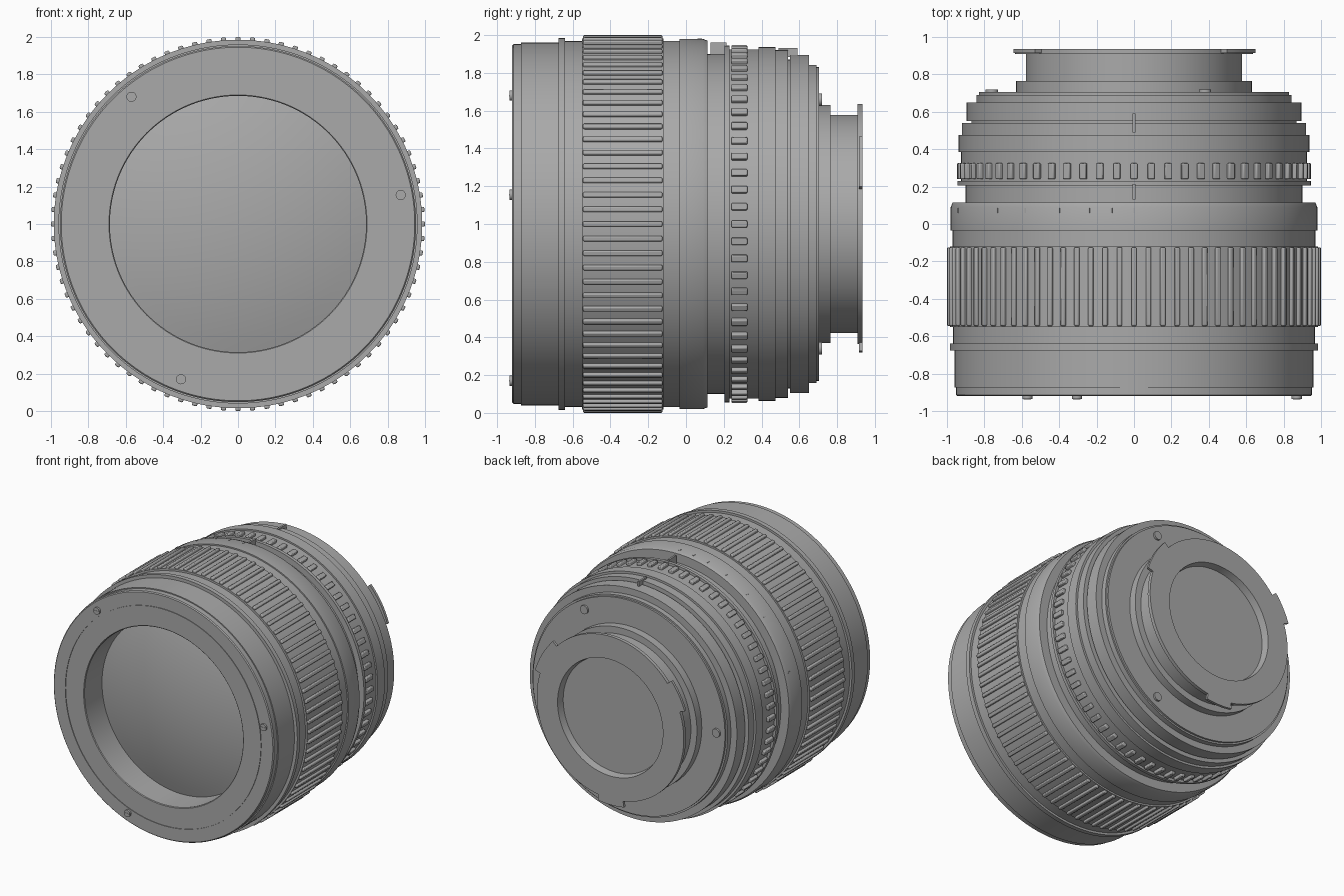
import bpy, bmesh, math
from mathutils import Matrix, Vector

if "Cube" in bpy.data.objects:
    bpy.data.objects.remove(bpy.data.objects["Cube"])

SEG = 160
grey = bpy.data.materials.new("neutral_grey")
grey.diffuse_color = (0.40, 0.40, 0.40, 1)
grey.use_nodes = True
grey.node_tree.nodes["Principled BSDF"].inputs["Base Color"].default_value = grey.diffuse_color


def finish(name, bm, bevel=0.0):
    mesh = bpy.data.meshes.new(name)
    bm.to_mesh(mesh)
    bm.free()
    mesh.materials.append(grey)
    ob = bpy.data.objects.new(name, mesh)
    bpy.context.collection.objects.link(ob)
    bpy.ops.object.select_all(action='DESELECT')
    bpy.context.view_layer.objects.active = ob
    ob.select_set(True)
    bpy.ops.object.shade_smooth_by_angle(angle=math.radians(30))
    if bevel:
        mod = ob.modifiers.new("bevel", 'BEVEL')
        mod.width, mod.segments = bevel, 2
    return ob


def lathe(name, profile):
    """Turn (y, radius) points about the lens axis."""
    bm = bmesh.new()
    rings = []
    for y, r in profile:
        rings.append([bm.verts.new((r * math.cos(2 * math.pi * j / SEG), y,
                                    1 + r * math.sin(2 * math.pi * j / SEG)))
                      for j in range(SEG)])
    for a, b in zip(rings, rings[1:]):
        for j in range(SEG):
            k = (j + 1) % SEG
            bm.faces.new((a[j], b[j], b[k], a[k]))
    bmesh.ops.remove_doubles(bm, verts=bm.verts, dist=1e-5)
    return finish(name, bm)


def radial_boxes(name, angles, y0, y1, r0, r1, width, bevel=0.0):
    """Boxes standing on the barrel at the given angles (degrees from +x)."""
    bm = bmesh.new()
    for a in angles:
        m = (Matrix.Translation((0, 0, 1)) @ Matrix.Rotation(-math.radians(a), 4, 'Y')
             @ Matrix.Translation(((r0 + r1) / 2, (y0 + y1) / 2, 0))
             @ Matrix.Diagonal((r1 - r0, y1 - y0, width, 1)))
        bmesh.ops.create_cube(bm, size=1, matrix=m)
    return finish(name, bm, bevel)


def screws(name, points, y0, y1, radius):
    """Slotted screw heads facing along the axis."""
    bm = bmesh.new()
    for x, z in points:
        m = Matrix.Translation((x, (y0 + y1) / 2, z)) @ Matrix.Rotation(math.pi / 2, 4, 'X')
        bmesh.ops.create_cone(bm, cap_ends=True, segments=20, radius1=radius,
                              radius2=radius, depth=abs(y1 - y0), matrix=m)
    return finish(name, bm)


# Front glass, a shallow dome
lathe("front_glass", [(-0.80 + 0.10 * (i / 10) ** 2, 0.685 * i / 10) for i in range(11)])

# Front barrel with its recess, face groove and rear flange
lathe("front_barrel", [(-0.70, 0.685), (-0.915, 0.685), (-0.92, 0.69), (-0.92, 0.842),
                       (-0.915, 0.842), (-0.915, 0.848), (-0.92, 0.848), (-0.92, 0.945),
                       (-0.913, 0.952), (-0.873, 0.952), (-0.873, 0.96), (-0.675, 0.96),
                       (-0.675, 0.985), (-0.64, 0.985), (-0.64, 0.968), (-0.55, 0.968)])

# Wide grip ring and ribs
lathe("focus_grip", [(-0.55, 0.968), (-0.55, 0.983), (-0.12, 0.983), (-0.12, 0.97),
                     (-0.09, 0.97)])
radial_boxes("focus_grip_ribs", [i * 4.5 for i in range(80)],
             -0.545, -0.125, 0.975, 1.0, 0.028, 0.007)

# Distance scale ring
lathe("distance_ring", [(-0.09, 0.97), (-0.035, 0.97), (-0.035, 0.98), (0.09, 0.98),
                        (0.115, 0.97), (0.115, 0.90), (0.205, 0.90)])
radial_boxes("distance_ticks",
             [math.degrees(math.acos(x / 0.98)) for x in
              (-0.94, -0.73, -0.58, -0.40, -0.24, -0.12, 0)],
             0.06, 0.085, 0.976, 0.983, 0.008)

# Narrow ring and its short ribs
lathe("aperture_grip", [(0.205, 0.90), (0.205, 0.945), (0.23, 0.945), (0.23, 0.925),
                        (0.385, 0.925), (0.385, 0.937), (0.475, 0.937), (0.475, 0.92),
                        (0.54, 0.92)])
radial_boxes("aperture_grip_ribs", [i * 360 / 64 + 90 for i in range(64)],
             0.24, 0.325, 0.915, 0.947, 0.037, 0.006)

# Index marks on top
radial_boxes("front_index_mark", [90], 0.13, 0.215, 0.89, 0.962, 0.014)
radial_boxes("rear_index_mark", [90], 0.49, 0.59, 0.885, 0.932, 0.014)

# Stepped rear barrel
lathe("rear_barrel", [(0.54, 0.92), (0.54, 0.87), (0.55, 0.87), (0.55, 0.895), (0.65, 0.895),
                      (0.65, 0.843), (0.69, 0.843), (0.69, 0.83), (0.705, 0.83),
                      (0.705, 0.63), (0.765, 0.63), (0.765, 0.578), (0.915, 0.578)])

# Mount flange around a recessed rear glass
lathe("mount_flange", [(0.908, 0.578), (0.908, 0.635), (0.935, 0.635), (0.935, 0.455),
                       (0.88, 0.445)])
lathe("rear_glass", [(0.88, 0.445), (0.88, 0.0)])

# Three locking tabs on the flange edge
bm = bmesh.new()
for start, end in ((17, 43), (141, 161), (260, 279)):
    n = 8
    corners = [(0.63, 0.915), (0.68, 0.915), (0.68, 0.935), (0.63, 0.935)]
    loops = []
    for i in range(n + 1):
        t = math.radians(start + (end - start) * i / n)
        loops.append([bm.verts.new((r * math.cos(t), y, 1 + r * math.sin(t)))
                      for r, y in corners])
    for a, b in zip(loops, loops[1:]):
        for j in range(4):
            k = (j + 1) % 4
            bm.faces.new((a[j], a[k], b[k], b[j]))
    bm.faces.new(loops[0])
    bm.faces.new(loops[-1])
bmesh.ops.recalc_face_normals(bm, faces=bm.faces)
finish("locking_tabs", bm)

# Screw heads on the front face and on the rear plate
screws("front_screws", [(-0.57, 1.68), (0.87, 1.155), (-0.305, 0.17)], -0.935, -0.91, 0.027)
screws("rear_screws", [(0.76 * math.cos(math.radians(a)), 1 + 0.76 * math.sin(math.radians(a)))
                       for a in (60, 180, 300)], 0.70, 0.72, 0.033)
slots = bmesh.new()
for x, z in [(-0.57, 1.68), (0.87, 1.155), (-0.305, 0.17)]:
    bmesh.ops.create_cube(slots, size=1, matrix=Matrix.Translation((x, -0.935, z))
                          @ Matrix.Diagonal((0.04, 0.004, 0.008, 1)))
finish("front_screw_slots", slots)
